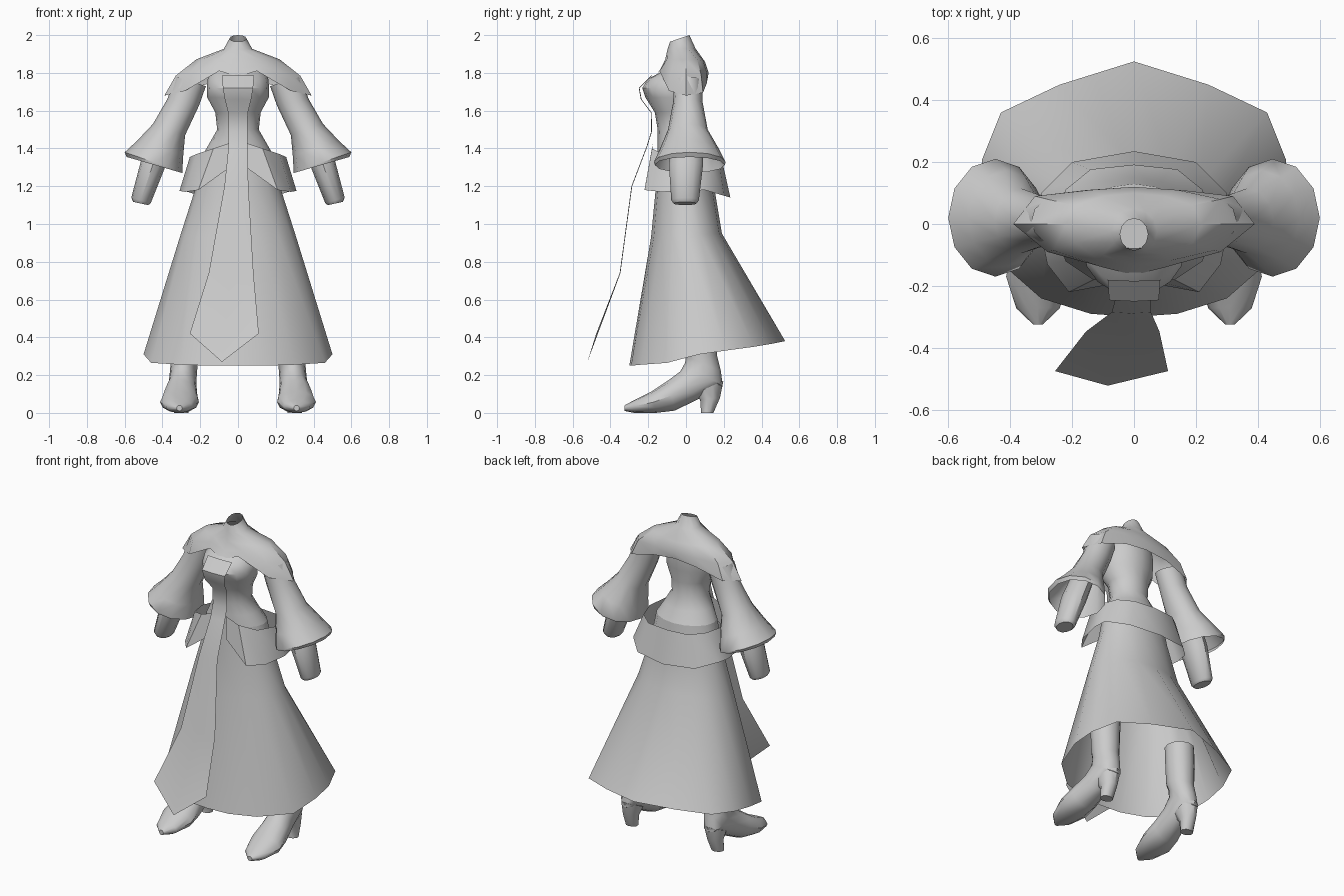
import bpy, bmesh, math
from mathutils import Vector as V


def ring(a, b, w, axis, n):
    """Ellipse whose one diameter runs a-b, with half-width w along axis."""
    a, b, axis = V(a), V(b), V(axis)
    c = (a + b) / 2
    return [c + (a - c) * math.cos(t) + axis * w * math.sin(t)
            for t in (2 * math.pi * k / n for k in range(n))]


def body_ring(zf, yf, yb, w, n, zb=None):
    """Ring around the body, from its front and back points."""
    return ring((0, yf, zf), (0, yb, zf if zb is None else zb), w, (1, 0, 0), n)


def full(half):
    """Front-to-back half outline, continued round the other side."""
    return [V(p) for p in half] + [V((-x, y, z)) for x, y, z in reversed(half) if x > 0]


def loft(name, rings, closed=True, caps=(False, False), mirror=False, angle=40):
    bm = bmesh.new()
    vs = [[bm.verts.new(p) for p in r] for r in rings]
    n = len(vs[0])
    for r, s in zip(vs, vs[1:]):
        for i in range(n if closed else n - 1):
            j = (i + 1) % n
            bm.faces.new((r[i], r[j], s[j], s[i]))
    if caps[0]:
        bm.faces.new(vs[0])
    if caps[1]:
        bm.faces.new(vs[-1])
    bmesh.ops.recalc_face_normals(bm, faces=bm.faces)
    me = bpy.data.meshes.new(name)
    bm.to_mesh(me)
    bm.free()
    ob = bpy.data.objects.new(name, me)
    bpy.context.collection.objects.link(ob)
    bpy.ops.object.select_all(action='DESELECT')
    ob.select_set(True)
    bpy.context.view_layer.objects.active = ob
    bpy.ops.object.shade_smooth_by_angle(angle=math.radians(angle))
    if mirror:
        m = ob.modifiers.new("mirror", 'MIRROR')
        m.use_mirror_merge = False
    return ob


# Bodice: closed chest, bust, waist and hip
loft("bodice", [body_ring(z, f, b, w, 16) for z, f, b, w in (
    (1.86, -.08, .05, .12), (1.80, -.14, .07, .145), (1.77, -.20, .075, .16),
    (1.72, -.232, .075, .165), (1.67, -.215, .07, .163), (1.59, -.165, .06, .12),
    (1.50, -.15, .06, .11), (1.43, -.15, .09, .15), (1.36, -.15, .13, .19))],
    caps=(True, False))

# Long skirt with a trailing hem
hem = [(0, -.30, .25), (.14, -.29, .25), (.30, -.24, .255), (.46, -.10, .265),
       (.50, .07, .31), (.49, .21, .33), (.43, .36, .35), (.24, .45, .365), (0, .525, .38)]
loft("skirt", [body_ring(1.36, -.15, .13, .19, 16),
               body_ring(1.19, -.16, .15, .225, 16),
               body_ring(.93, -.185, .19, .305, 16, .95),
               full(hem)])

# Flared hip panel, open at the front under the sash
hip_top = [(.04, -.175, 1.43), (.13, -.18, 1.40), (.22, -.12, 1.37), (.255, 0, 1.355),
           (.22, .11, 1.35), (.14, .175, 1.34), (0, .19, 1.34)]
hip_low = [(.05, -.19, 1.295), (.21, -.22, 1.18), (.28, -.13, 1.17), (.31, .02, 1.175),
           (.30, .10, 1.18), (.20, .20, 1.15), (0, .235, 1.14)]
loft("hip_panel", [full(hip_top), full(hip_low)], closed=False)

# Shoulder cape from the neck opening to its dipped edge
mid = [(0, -.11, 1.87), (.10, -.10, 1.875), (.19, -.06, 1.87), (.22, 0, 1.872),
       (.19, .06, 1.87), (.10, .09, 1.865), (0, .10, 1.86)]
outer = [(0, -.135, 1.82), (.11, -.12, 1.84), (.26, -.085, 1.79), (.33, 0, 1.785),
         (.28, .08, 1.79), (.14, .11, 1.80), (0, .12, 1.80)]
edge = [(0, -.165, 1.78), (.10, -.14, 1.81), (.28, -.09, 1.705), (.39, 0, 1.68),
        (.32, .09, 1.695), (.15, .11, 1.745), (0, .11, 1.76)]
loft("shoulder_cape", [body_ring(1.965, -.085, .018, .045, 12, 2.0),
                       body_ring(1.925, -.098, .05, .075, 12, 1.93),
                       full(mid), full(outer), full(edge)])

# Bell sleeves: outer point, inner point (x, z), depth centre and half-depth
loft("bell_sleeve", [ring((xo, cy, zo), (xi, cy, zi), w, (0, 1, 0), 12)
                     for xo, zo, xi, zi, cy, w in (
    (.33, 1.78, .17, 1.73, .01, .075), (.375, 1.66, .205, 1.63, .01, .078),
    (.45, 1.53, .28, 1.47, .01, .105), (.535, 1.44, .29, 1.36, .018, .155),
    (.60, 1.38, .295, 1.275, .02, .19), (.59, 1.355, .295, 1.27, .02, .185))], mirror=True)

# Forearms
loft("forearm", [ring((xo, cy, zo), (xi, cy, zi), w, (0, 1, 0), 12)
                 for xo, zo, xi, zi, cy, w in (
    (.46, 1.46, .345, 1.42, .005, .085), (.515, 1.33, .39, 1.29, 0, .09),
    (.565, 1.14, .462, 1.11, -.005, .073), (.555, 1.117, .475, 1.10, -.005, .06))],
    caps=(True, True), mirror=True)

# Hanging front sash: left x, right x, y, z
sash = [(-.085, .085, -.18, 1.785), (-.08, .08, -.246, 1.72), (-.07, .07, -.235, 1.66),
        (-.052, .052, -.182, 1.59), (-.05, .05, -.18, 1.49), (-.05, .05, -.205, 1.41),
        (-.072, .055, -.285, 1.20), (-.155, .082, -.347, .74), (-.255, .11, -.475, .42)]
rows = [[(a, y, z), ((a + b) / 2, y - .004, z), (b, y, z)] for a, b, y, z in sash]
rows[-1][1] = (-.085, -.522, .27)
loft("front_sash", rows, closed=False)

# Boots from toe to shin: x, upper/front point (y, z), lower/back point (y, z), half-width
boot = [(.31, -.325, .04, -.325, .01, .015), (.31, -.27, .07, -.275, 0, .07),
        (.31, -.18, .115, -.16, 0, .103), (.305, -.09, .175, -.06, .012, .09),
        (.295, -.03, .22, .06, .07, .075), (.29, -.005, .265, .195, .14, .072),
        (.285, 0, .30, .185, .22, .072)]
shin = [(.28, -.01, .34, .165, .30, .078), (.28, -.01, .44, .165, .43, .085),
        (.275, -.01, .56, .165, .56, .085)]
loft("boot", [ring((x, yf, zf), (x, yb, zb), w, (1, 0, 0), 12)
              for x, yf, zf, yb, zb, w in boot + shin], caps=(True, True), mirror=True)

# Boot heels
loft("boot_heel", [ring((x, yf, zf), (x, yb, zb), w, (1, 0, 0), 10)
                   for x, yf, zf, yb, zb, w in (
    (.29, .04, .10, .198, .17, .06), (.295, .075, .07, .18, .08, .047),
    (.30, .08, 0, .145, 0, .04))], caps=(True, True), mirror=True)
